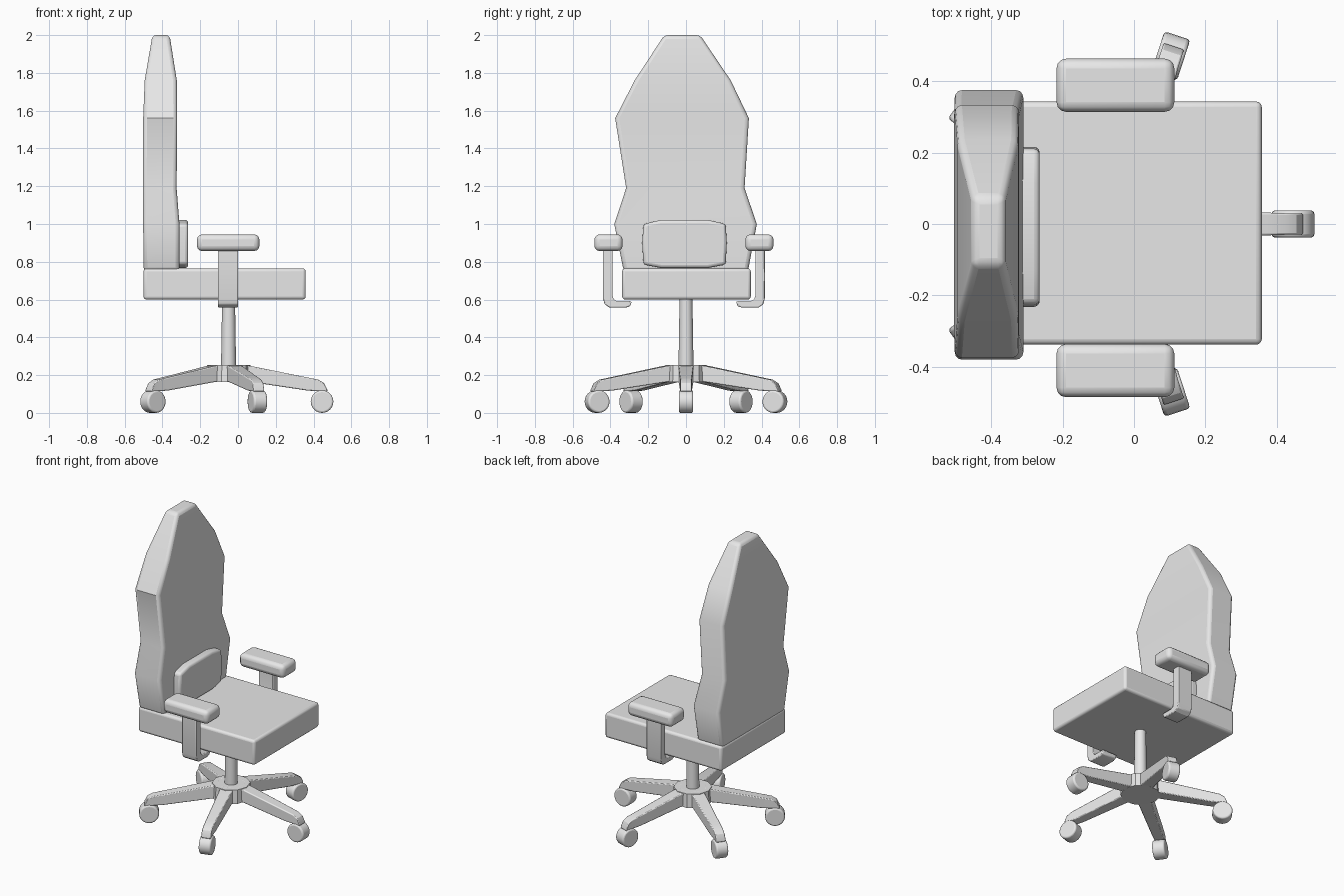
import bpy, bmesh, math
from mathutils import Matrix, Vector

default = bpy.data.objects.get("Cube")
if default:
    bpy.data.objects.remove(default, do_unlink=True)

grey = bpy.data.materials.new("plain grey")
grey.use_nodes = True
grey.diffuse_color = (0.8, 0.8, 0.8, 1)
grey.node_tree.nodes["Principled BSDF"].inputs["Base Color"].default_value = (0.8, 0.8, 0.8, 1)


def finish(name, bm, bevel=0, segments=3, limit=40):
    """Turn a bmesh into a shaded, optionally bevelled object."""
    bmesh.ops.recalc_face_normals(bm, faces=bm.faces[:])
    mesh = bpy.data.meshes.new(name)
    bm.to_mesh(mesh)
    bm.free()
    mesh.materials.append(grey)
    obj = bpy.data.objects.new(name, mesh)
    bpy.context.scene.collection.objects.link(obj)
    if bevel:
        mod = obj.modifiers.new("soft edges", 'BEVEL')
        mod.width, mod.segments = bevel, segments
        mod.limit_method, mod.angle_limit = 'ANGLE', math.radians(limit)
    bpy.ops.object.select_all(action='DESELECT')
    obj.select_set(True)
    bpy.context.view_layer.objects.active = obj
    bpy.ops.object.shade_smooth_by_angle(angle=math.radians(30))
    return obj


def loft(name, rings, bevel=0, segments=3):
    """Skin matching rings of points and cap both ends."""
    bm = bmesh.new()
    rows = [[bm.verts.new(p) for p in ring] for ring in rings]
    for a, b in zip(rows, rows[1:]):
        for i in range(len(a)):
            j = (i + 1) % len(a)
            bm.faces.new((a[i], a[j], b[j], b[i]))
    bm.faces.new(rows[0])
    bm.faces.new(rows[-1])
    return finish(name, bm, bevel, segments)


def box(name, x, y, z, bevel):
    ring = lambda h: [(x[0], y[0], h), (x[1], y[0], h), (x[1], y[1], h), (x[0], y[1], h)]
    return loft(name, [ring(z[0]), ring(z[1])], bevel)


def cylinder(name, r1, r2, depth, matrix, sides, bevel=0):
    bm = bmesh.new()
    bmesh.ops.create_cone(bm, cap_ends=True, segments=sides, radius1=r1,
                          radius2=r2, depth=depth, matrix=matrix)
    return finish(name, bm, bevel)


# Seat cushion
box("seat", (-0.5, 0.358), (-0.338, 0.343), (0.6, 0.765), 0.016)

# Backrest: height, side limits, rear and front limits
sections = [
    (0.75, -0.33, 0.328, -0.5, -0.31),
    (1.0, -0.38, 0.375, -0.502, -0.31),
    (1.19, -0.317, 0.31, -0.504, -0.325),
    (1.56, -0.375, 0.333, -0.502, -0.322),
    (1.76, -0.272, 0.237, -0.494, -0.324),
    (2.0, -0.115, 0.075, -0.453, -0.362),
]
loft("backrest", [[(xb, y0, z), (xf, y0, z), (xf, y1, z), (xb, y1, z)]
                  for z, y0, y1, xb, xf in sections], 0.02)

# Lumbar cushion with a softly arched outline
outline = [(-0.225, 0.785), (-0.13, 0.767), (0.115, 0.767), (0.21, 0.785),
           (0.216, 0.9), (0.21, 1.0), (0.115, 1.022), (-0.13, 1.022),
           (-0.225, 1.0), (-0.232, 0.9)]
loft("lumbar_cushion", [[(x, y, z) for y, z in outline] for x in (-0.34, -0.264)], 0.016)

# Armrests: pad and bent bracket on each side
MID = -0.011
bracket = [(0.428, 0.88), (0.428, 0.605), (0.42, 0.575), (0.395, 0.558),
           (0.305, 0.558), (0.285, 0.565), (0.276, 0.588), (0.29, 0.592),
           (0.355, 0.592), (0.371, 0.6), (0.378, 0.62), (0.378, 0.88)]
for side, word in ((1, "left"), (-1, "right")):
    ys = sorted((MID + side * 0.325, MID + side * 0.474))
    box(word + "_arm_pad", (-0.217, 0.113), ys, (0.857, 0.945), 0.027)
    loft(word + "_arm_bracket",
         [[(x, MID + side * y, z) for y, z in bracket] for x in (-0.106, 0.0)], 0.005, 2)

# Central column and hub
CENTRE = Vector((-0.05, 0, 0))
cylinder("gas_column", 0.04, 0.034, 0.38, Matrix.Translation(CENTRE + Vector((0, 0, 0.42))), 24)
turn = Matrix.Rotation(math.radians(18), 4, 'Z')
cylinder("base_hub", 0.12, 0.115, 0.09,
         Matrix.Translation(CENTRE + Vector((0, 0, 0.208))) @ turn, 10)

# Five star legs with casters; leg sections: distance, half width, bottom, top
leg = [(0.07, 0.042, 0.165, 0.254), (0.12, 0.04, 0.163, 0.248),
       (0.42, 0.032, 0.118, 0.187), (0.475, 0.03, 0.115, 0.176),
       (0.505, 0.03, 0.113, 0.158), (0.523, 0.03, 0.112, 0.122)]
for k in range(5):
    place = Matrix.Translation(CENTRE) @ Matrix.Rotation(k * math.tau / 5, 4, 'Z')
    loft("base_leg_%d" % (k + 1),
         [[place @ Vector(p) for p in ((r, -w, b), (r, w, b), (r, w, t), (r, -w, t))]
          for r, w, b, t in leg], 0.005, 2)
    axle = (place @ Matrix.Translation((0.495, 0, 0.06))
            @ Matrix.Rotation(math.pi / 2, 4, 'X'))
    cylinder("caster_%d" % (k + 1), 0.06, 0.06, 0.076, axle, 24, 0.01)
